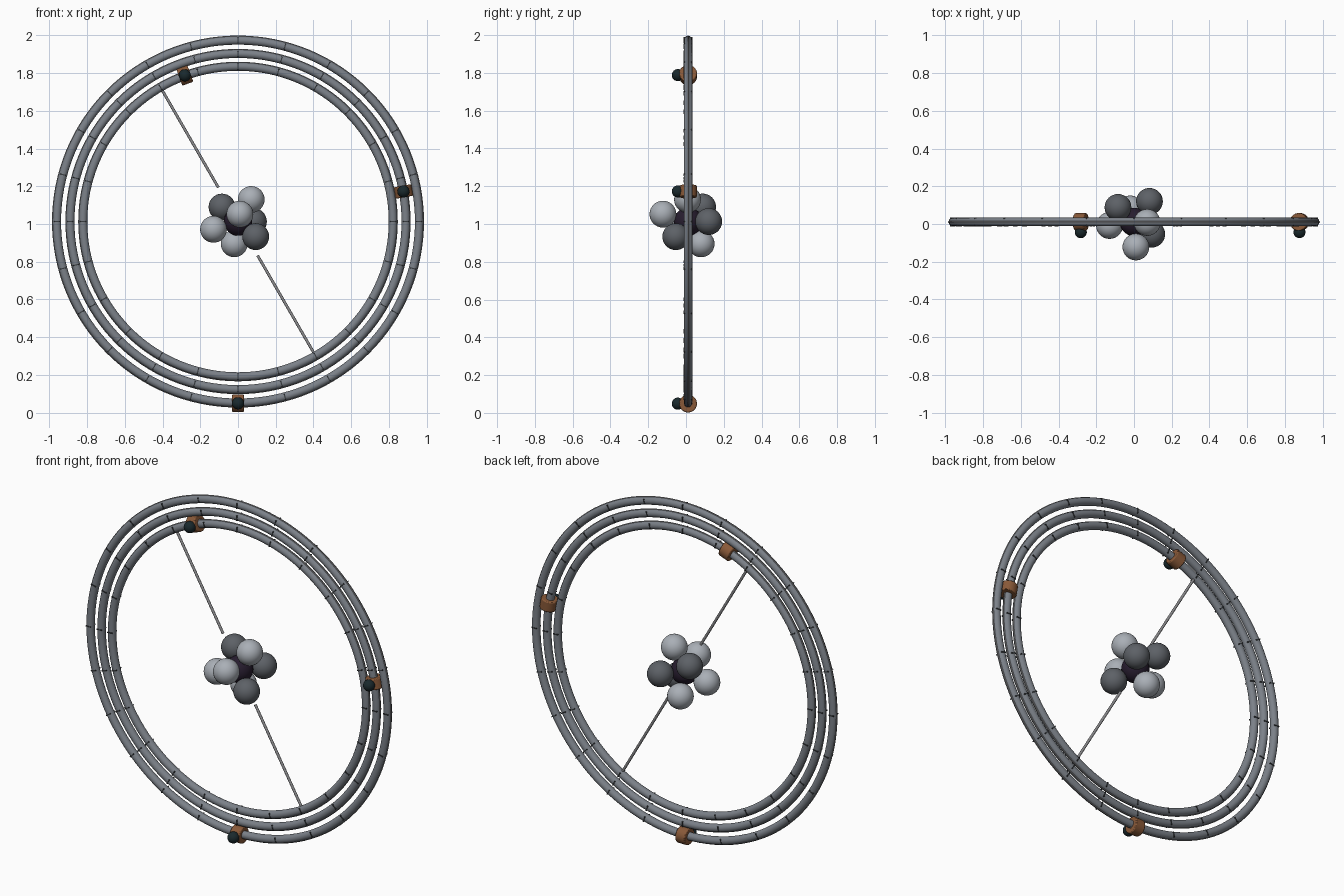
import bpy
from math import radians, cos, sin, pi
from mathutils import Vector, Matrix

if "Cube" in bpy.data.objects:
    bpy.data.objects.remove(bpy.data.objects["Cube"])

CENTER = Vector((0, 0.011, 1.013))


def material(name, rgb):
    m = bpy.data.materials.new(name)
    m.diffuse_color = (*rgb, 1)
    m.use_nodes = True
    m.node_tree.nodes["Principled BSDF"].inputs["Base Color"].default_value = m.diffuse_color
    return m


STEEL = material("steel", (0.20, 0.22, 0.25))
ROD = material("rod_grey", (0.27, 0.27, 0.28))
DARK = material("dark_mark", (0.04, 0.045, 0.05))
LIGHT_BALL = material("light_ball", (0.40, 0.43, 0.47))
DARK_BALL = material("dark_ball", (0.11, 0.12, 0.135))
CORE = material("core", (0.02, 0.012, 0.028))
COPPER = material("copper", (0.25, 0.10, 0.04))
BEAD = material("bead", (0.01, 0.022, 0.026))


def finish(name, mat, smooth=True):
    o = bpy.context.object
    o.name = name
    o.data.materials.append(mat)
    if smooth:
        bpy.ops.object.shade_smooth_by_angle(angle=radians(35))
    return o


def polar(r, deg):
    a = radians(deg)
    return CENTER + Vector((r * cos(a), 0, r * sin(a)))


def torus(name, major, minor, mat, minor_segments):
    bpy.ops.mesh.primitive_torus_add(
        location=CENTER, rotation=(pi / 2, 0, 0), major_radius=major,
        minor_radius=minor, major_segments=128, minor_segments=minor_segments)
    return finish(name, mat)


def ball(name, loc, r, mat):
    bpy.ops.mesh.primitive_uv_sphere_add(segments=32, ring_count=16, radius=r, location=loc)
    return finish(name, mat)


def cylinder(name, loc, direction, r, length, mat, bevel=0):
    bpy.ops.mesh.primitive_cylinder_add(
        vertices=32, radius=r, depth=length, location=loc,
        rotation=direction.to_track_quat('Z', 'Y').to_euler())
    o = finish(name, mat)
    if bevel:
        b = o.modifiers.new("bevel", 'BEVEL')
        b.width = bevel
        b.segments = 2
    return o


# Three concentric shell rings, each with a thin rim wire and radial marks
for label, major in (("inner", 0.822), ("middle", 0.890), ("outer", 0.961)):
    torus(label + "_ring", major, 0.0225, STEEL, 20)
    torus(label + "_rim_wire", major + 0.0215, 0.004, ROD, 8)
    verts, faces = [], []
    for i in range(24):
        rot = Matrix.Rotation(-radians(15 * i), 3, 'Y')
        n = len(verts)
        for dx in (-0.015, 0.015):
            for dy in (-0.0245, 0.0245):
                for dz in (-0.003, 0.003):
                    verts.append(CENTER + rot @ Vector((major + dx, dy, dz)))
        for f in ((0, 1, 3, 2), (4, 6, 7, 5), (0, 4, 5, 1),
                  (2, 3, 7, 6), (0, 2, 6, 4), (1, 5, 7, 3)):
            faces.append([n + k for k in f])
    mesh = bpy.data.meshes.new(label + "_ring_marks")
    mesh.from_pydata(verts, [], faces)
    mesh.materials.append(DARK)
    bpy.context.collection.objects.link(bpy.data.objects.new(label + "_ring_marks", mesh))

# Copper collars carrying dark beads on the front
for label, r, deg in (("outer", 0.964, 270), ("middle", 0.892, 10.3), ("inner", 0.825, 110)):
    p = polar(r, deg)
    a = radians(deg)
    cylinder(label + "_collar", p, Vector((-sin(a), 0, cos(a))), 0.047, 0.062, COPPER, 0.005)
    ball(label + "_bead", p + Vector((0, -0.054, 0)), 0.032, BEAD)

# Two support rods pointing at the nucleus
for label, deg in (("upper", 120), ("lower", 300)):
    mid = polar(0.513, deg)
    cylinder(label + "_rod", mid, mid - CENTER, 0.0075, 0.61, ROD)

# Nucleus: dark core surrounded by light and dark balls
ball("nucleus_core", CENTER, 0.075, CORE)
light = [(0.07, 0.008, 1.13), (-0.13, -0.008, 0.972), (0.01, -0.122, 1.052), (-0.02, 0.08, 0.895)]
dark = [(-0.085, 0.088, 1.09), (0.082, 0.12, 1.013), (0.094, -0.054, 0.933)]
for i, p in enumerate(light):
    ball(f"light_nucleus_ball_{i + 1}", p, 0.071, LIGHT_BALL)
for i, p in enumerate(dark):
    ball(f"dark_nucleus_ball_{i + 1}", p, 0.071, DARK_BALL)
